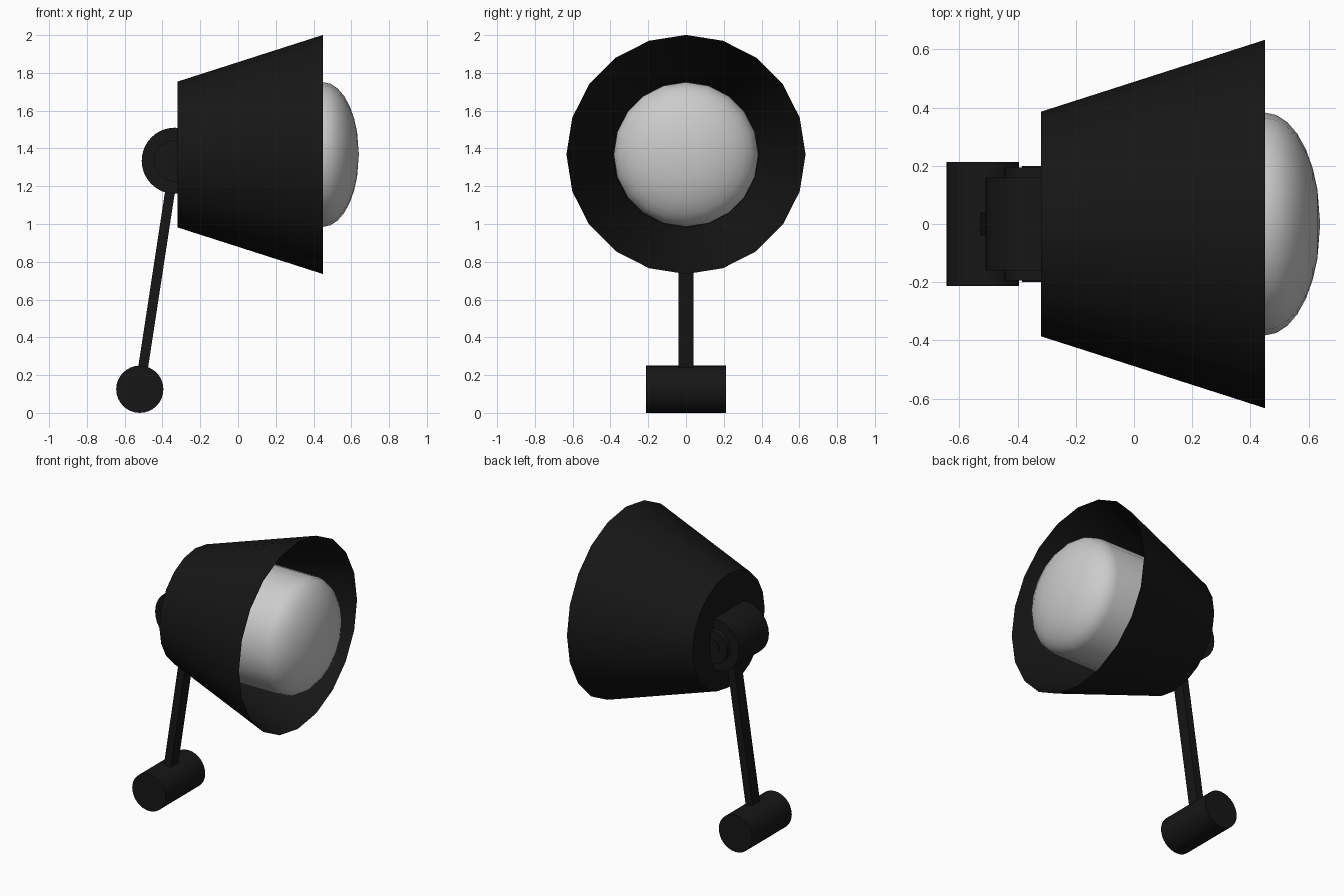
import bpy, math
from mathutils import Vector

if "Cube" in bpy.data.objects:
    bpy.data.objects.remove(bpy.data.objects["Cube"])

black = bpy.data.materials.new("matte_black")
black.diffuse_color = (0.008, 0.008, 0.008, 1)
black.use_nodes = True
black.node_tree.nodes["Principled BSDF"].inputs["Base Color"].default_value = black.diffuse_color

HEAD_Z = 1.368
HINGE = Vector((-0.335, 0, 1.335))
BASE = Vector((-0.52, 0, 0.125))


def finish(obj, name, mat=None, smooth=True):
    obj.name = name
    if mat:
        obj.data.materials.append(mat)
    bpy.ops.object.select_all(action='DESELECT')
    obj.select_set(True)
    bpy.context.view_layer.objects.active = obj
    if smooth:
        bpy.ops.object.shade_smooth_by_angle(angle=math.radians(40))
    return obj


def lathe_x(name, profile, sides, mat=None):
    """Spin (x, radius) points around the lamp head's axis; radius 0 makes a pole."""
    verts, faces, rings = [], [], []
    for x, r in profile:
        n = 1 if r == 0 else sides
        rings.append(range(len(verts), len(verts) + n))
        for i in range(n):
            a = 2 * math.pi * i / sides
            verts.append((x, r * math.sin(a), HEAD_Z + r * math.cos(a)))
    for a, b in zip(rings, rings[1:]):
        for i in range(sides):
            j = (i + 1) % sides
            f = [a[i % len(a)], a[j % len(a)], b[j % len(b)], b[i % len(b)]]
            faces.append(list(dict.fromkeys(f)))
    mesh = bpy.data.meshes.new(name)
    mesh.from_pydata(verts, [], faces)
    obj = bpy.data.objects.new(name, mesh)
    bpy.context.collection.objects.link(obj)
    return finish(obj, name, mat)


def cylinder_y(name, center, radius, width, sides=32):
    bpy.ops.mesh.primitive_cylinder_add(vertices=sides, radius=radius, depth=width,
                                        location=center, rotation=(math.pi / 2, 0, 0))
    return finish(bpy.context.object, name, black)


# Lamp head: open flared shade with a closed back
lathe_x("shade", [(-0.32, 0), (-0.32, 0.386), (0.45, 0.633)], 20, black)

# Bulb: straight barrel with an elliptical dome
dome = [(0.45 + 0.19 * math.sin(t), 0.383 * math.cos(t))
        for t in (math.radians(12 * k) for k in range(1, 7))]
lathe_x("bulb", [(-0.31, 0.383), (0.45, 0.383)] + dome + [(0.64, 0)], 20)

# Hinge: drum, side caps and pin
cylinder_y("hinge_drum", HINGE, 0.175, 0.32)
cylinder_y("hinge_caps", HINGE, 0.11, 0.39)
cylinder_y("hinge_pin", HINGE, 0.05, 0.4, 20)

# Arm: slanted flat bar from base to hinge
span = HINGE - BASE
bpy.ops.mesh.primitive_cube_add(size=1, location=(HINGE + BASE) / 2,
                                rotation=(0, math.atan2(span.x, span.z), 0))
arm = bpy.context.object
arm.scale = (0.052, 0.08, span.length)
finish(arm, "arm", black, smooth=False)

# Base: horizontal round bar
cylinder_y("base_bar", BASE, 0.125, 0.425)
